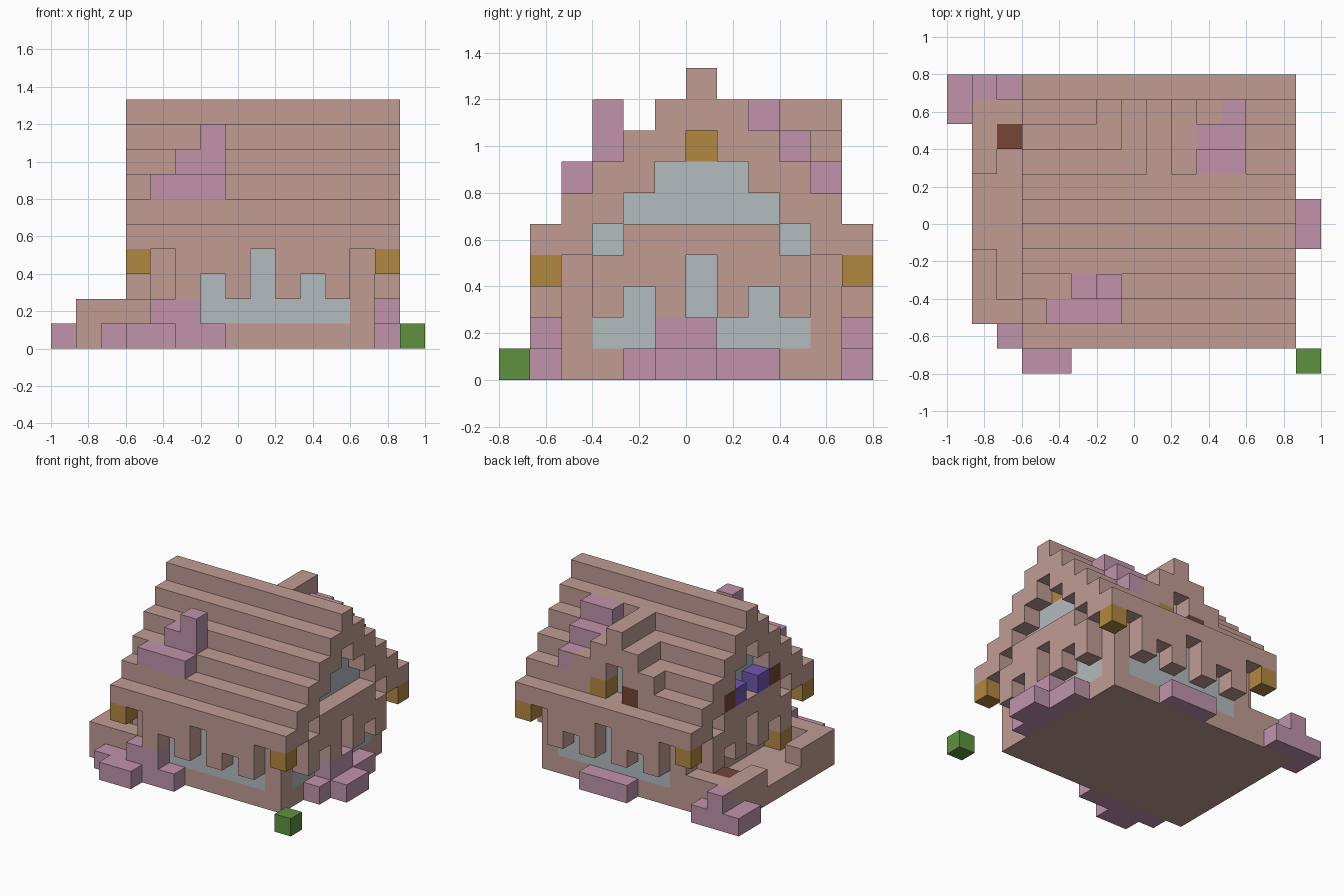
import bpy
import bmesh
from mathutils import Vector

cube = bpy.data.objects.get("Cube")
if cube:
    bpy.data.objects.remove(cube)

U = 2 / 15                      # block size
SIZE = (15, 12)                 # block grid in x and y
cells = {}                      # block position -> part name
part_colour = {}                # part name -> colour name

COLOURS = {
    "clay": (0.75, 0.607, 0.575),
    "blossom": (0.745, 0.575, 0.66),
    "glass": (0.70, 0.73, 0.74),
    "lamp_gold": (0.69, 0.53, 0.26),
    "leaf_green": (0.37, 0.565, 0.255),
    "dark_wood": (0.46, 0.275, 0.225),
    "violet": (0.43, 0.35, 0.68),
}


def make_material(name, rgb):
    mat = bpy.data.materials.new(name)
    mat.use_nodes = True
    linear = tuple(c ** 2.2 for c in rgb) + (1,)
    mat.diffuse_color = linear
    bsdf = next(n for n in mat.node_tree.nodes if n.type == "BSDF_PRINCIPLED")
    bsdf.inputs["Base Color"].default_value = linear
    return mat


def span(v):
    return range(v[0], v[1] + 1) if isinstance(v, tuple) else (v,)


def fill(part, colour, x, y, z):
    """Fill a block range with a part; single numbers or inclusive pairs."""
    part_colour[part] = colour
    for i in span(x):
        for j in span(y):
            for k in span(z):
                cells[i, j, k] = part


def clear(x, y, z):
    for i in span(x):
        for j in span(y):
            for k in span(z):
                cells.pop((i, j, k), None)


# House body and porch
fill("house_walls", "clay", (4, 12), (2, 10), (0, 4))
fill("porch_floor", "clay", (1, 3), (2, 10), 0)
for corner, rail in ((2, (2, 4)), (10, (8, 10))):
    fill("porch_rail", "clay", 1, rail, 1)
    fill("porch_rail", "clay", (2, 3), corner, 1)

# Stepped main roof: solid over the house, a thin shell at both overhangs
for k in range(4, 10):
    low, high = k - 3, 15 - k
    fill("main_roof", "clay", (4, 12), (low, high), k)
    for i in (3, 13):
        for j in {low, min(low + 1, 6), max(high - 1, 6), high}:
            if not (k == 7 and j == 6):
                fill("main_roof", "clay", i, j, k)

# Gable ends: windows, balcony beam and top lamp
for wall, edge in ((4, 3), (12, 13)):
    for k in (4, 5, 6):
        fill("gable_window", "glass", wall, (k - 1, 13 - k), k)
    fill("gable_lamp", "lamp_gold", wall, 6, 7)
    fill("gable_beam", "clay", edge, (4, 8), 4)

# Ground floor windows
for j in (2, 10):
    fill("long_window", "glass", (5, 11), j, (1, 3))
fill("side_window", "glass", 12, (3, 9), (1, 3))

# Hanging fringe under the eaves: long and short drops around each centre
for side in (-1, 1):
    for offset, bottom in ((1, 2), (2, 3), (3, 2)):
        for edge in (1, 11):
            fill("eave_fringe", "clay", 8 + side * offset, edge, (bottom, 3))
        for edge in (3, 13):
            fill("gable_fringe", "clay", edge, 6 + side * offset, (bottom, 3))

# Corner lamps
for i in (3, 13):
    for j in (1, 11):
        fill("corner_lamp", "lamp_gold", i, j, 3)

# Back dormer with its recessed window
for k in range(5, 9):
    reach = 8 - k
    fill("dormer_roof", "clay", (8 - reach, 8 + reach), (8, 10), k)
fill("dormer_window", "glass", 8, 9, (5, 6))
clear(8, 10, (5, 6))
fill("dormer_lamp", "lamp_gold", 9, 10, 5)
fill("dormer_shutter", "dark_wood", 7, 10, 5)

# Balcony planter on the right gable, and porch furniture
for j in (4, 8):
    fill("planter_end", "dark_wood", 3, j, 5)
for j in (5, 7):
    fill("balcony_flower", "violet", 3, j, 5)
fill("porch_stool", "dark_wood", 2, 9, 1)
fill("porch_lamp", "lamp_gold", 3, 3, 1)

# Blossom bushes around the house
fill("front_bush", "blossom", (2, 6), 1, 0)
fill("front_bush", "blossom", (4, 5), 1, 1)
fill("front_bush", "blossom", (3, 4), 0, 0)
fill("side_bush", "blossom", 13, (4, 8), 0)
fill("side_bush", "blossom", (13, 14), (5, 6), 0)
fill("side_bush", "blossom", 13, (5, 6), 1)
fill("back_bush", "blossom", (7, 9), 11, 0)
fill("corner_bush", "blossom", 0, (10, 11), 0)
fill("corner_bush", "blossom", 1, 11, (0, 1))
fill("corner_bush", "blossom", 2, 11, 0)

# Blossom patches on the roof
fill("front_roof_blossom", "blossom", (4, 6), 2, 6)
fill("front_roof_blossom", "blossom", (5, 6), 3, 7)
fill("front_roof_blossom", "blossom", 6, 3, 8)
fill("back_roof_blossom", "blossom", 11, 10, 6)
fill("back_roof_blossom", "blossom", (10, 11), 9, 7)
fill("back_roof_blossom", "blossom", (10, 11), 8, 8)

# Loose green block
fill("green_shrub", "leaf_green", 14, 0, 0)


def build(part, material):
    """Skin the outside of a part's blocks and merge flat areas."""
    bm = bmesh.new()
    origin = Vector((SIZE[0] / 2, SIZE[1] / 2, 0))
    for cell in [c for c, p in cells.items() if p == part]:
        for axis in range(3):
            for sign in (0, 1):
                near = list(cell)
                near[axis] += 2 * sign - 1
                if tuple(near) in cells:
                    continue
                u, v = (axis + 1) % 3, (axis + 2) % 3
                ring = [(0, 0), (1, 0), (1, 1), (0, 1)]
                verts = []
                for a, b in (ring if sign else ring[::-1]):
                    p = Vector(cell)
                    p[axis] += sign
                    p[u] += a
                    p[v] += b
                    verts.append(bm.verts.new((p - origin) * U))
                bm.faces.new(verts)
    bmesh.ops.remove_doubles(bm, verts=bm.verts, dist=U / 100)
    bmesh.ops.dissolve_limit(bm, angle_limit=0.01, verts=bm.verts, edges=bm.edges)
    mesh = bpy.data.meshes.new(part)
    bm.to_mesh(mesh)
    bm.free()
    mesh.materials.append(material)
    bpy.context.scene.collection.objects.link(bpy.data.objects.new(part, mesh))


materials = {name: make_material(name, rgb) for name, rgb in COLOURS.items()}
for part, colour in part_colour.items():
    build(part, materials[colour])
